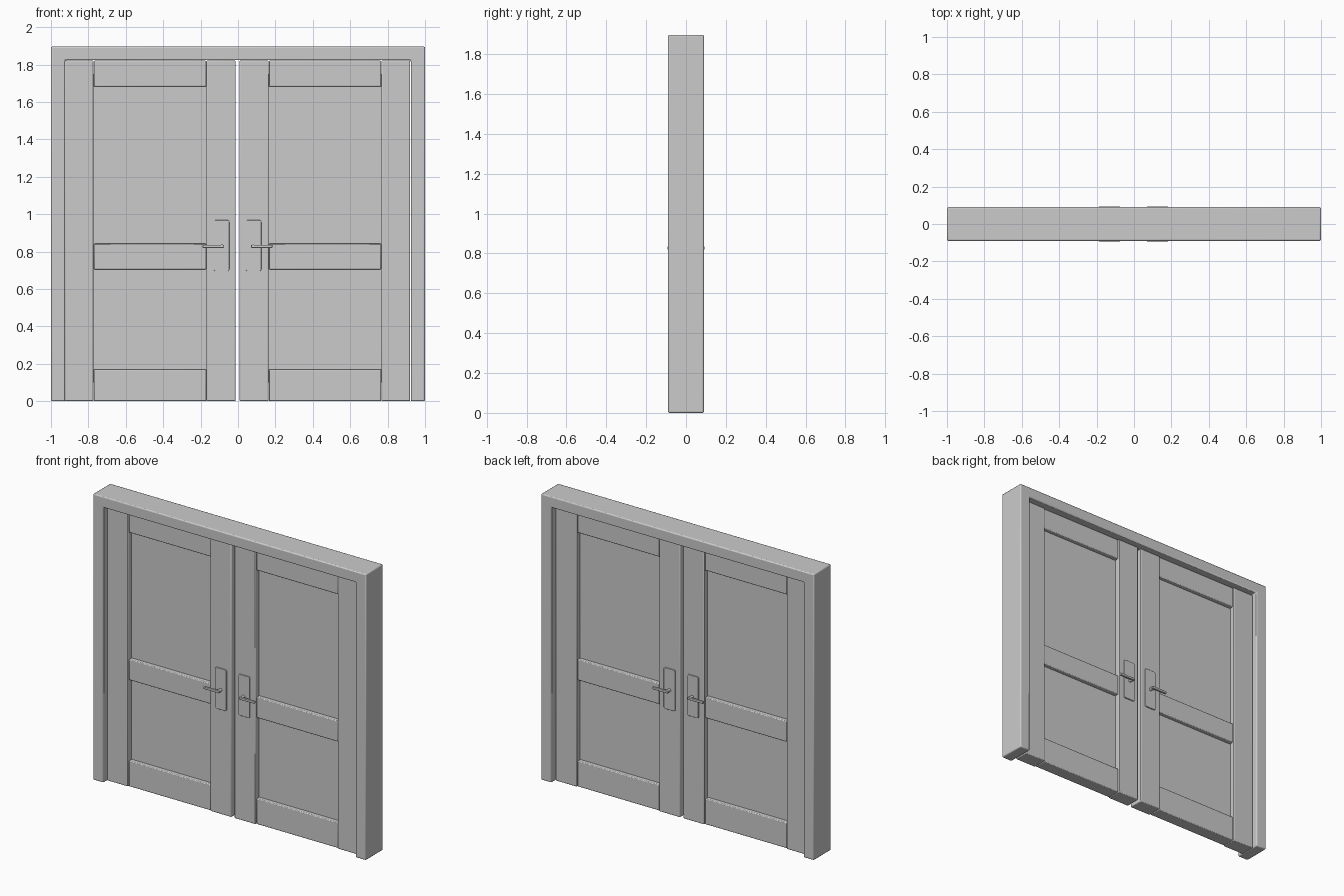
import bpy
import bmesh
import math

cube = bpy.data.objects.get("Cube")
if cube:
    bpy.data.objects.remove(cube, do_unlink=True)

grey = bpy.data.materials.new("plain grey")
grey.use_nodes = True
grey.diffuse_color = (0.6, 0.6, 0.6, 1)
grey.node_tree.nodes["Principled BSDF"].inputs["Base Color"].default_value = (0.6, 0.6, 0.6, 1)


def prism(name, outline, y0, y1, bevel):
    """Extrude an outline of (x, z) points from y0 to y1 and soften its edges."""
    bm = bmesh.new()
    face = bm.faces.new([bm.verts.new((x, y0, z)) for x, z in outline])
    grown = bmesh.ops.extrude_face_region(bm, geom=[face])["geom"]
    bmesh.ops.translate(bm, vec=(0, y1 - y0, 0),
                        verts=[g for g in grown if isinstance(g, bmesh.types.BMVert)])
    bmesh.ops.recalc_face_normals(bm, faces=bm.faces)
    mesh = bpy.data.meshes.new(name)
    bm.to_mesh(mesh)
    bm.free()
    mesh.materials.append(grey)
    obj = bpy.data.objects.new(name, mesh)
    bpy.context.collection.objects.link(obj)
    if bevel:
        mod = obj.modifiers.new("soft edges", "BEVEL")
        mod.width = bevel
        mod.segments = 2
    return obj


def box(name, x0, x1, y0, y1, z0, z1, bevel=0.005):
    x0, x1 = sorted((x0, x1))
    y0, y1 = sorted((y0, y1))
    return prism(name, [(x0, z0), (x1, z0), (x1, z1), (x0, z1)], y0, y1, bevel)


def rounded(x0, x1, z0, z1, r, steps=4):
    """Rectangle outline with rounded corners."""
    corners = [(x1 - r, z1 - r), (x0 + r, z1 - r), (x0 + r, z0 + r), (x1 - r, z0 + r)]
    return [(cx + r * math.cos(a), cz + r * math.sin(a))
            for i, (cx, cz) in enumerate(corners)
            for a in [math.pi / 2 * (i + k / steps) for k in range(steps + 1)]]


TOP, HEAD, JAMB = 1.896, 1.823, 0.924
STILE, RAIL, PANEL = 0.05, 0.043, 0.016
CENTRE = -0.0025

# Door frame: two jambs and a head in one piece
prism("door_frame", [(-1, 0), (-1, TOP), (1, TOP), (1, 0), (JAMB, 0),
                     (JAMB, HEAD), (-JAMB, HEAD), (-JAMB, 0)], -0.09, 0.09, 0.007)

for side, s in (("left", 1), ("right", -1)):
    def at(x):
        return CENTRE + s * x

    # Door leaf: stiles, rails and the recessed panel
    for label, a, b in (("inner", 0.011, 0.166), ("outer", 0.769, 0.923)):
        box(f"{side}_{label}_stile", at(a), at(b), -STILE, STILE, 0, HEAD - 0.002)
    for label, z0, z1 in (("bottom", 0, 0.17), ("middle", 0.705, 0.842),
                          ("top", 1.682, HEAD - 0.002)):
        box(f"{side}_{label}_rail", at(0.167), at(0.768), -RAIL, RAIL, z0, z1)
    box(f"{side}_panel", at(0.16), at(0.775), -PANEL, PANEL, 0.1, 1.75, 0)

    # Handles on both faces
    for face, d in (("front", -1), ("back", 1)):
        x0, x1 = sorted((at(0.044), at(0.127)))
        prism(f"{side}_{face}_handle_plate", rounded(x0, x1, 0.695, 0.968, 0.01),
              *sorted((d * 0.045, d * 0.057)), 0.002)
        nx = at(0.084)
        prism(f"{side}_{face}_handle_neck", rounded(nx - 0.01, nx + 0.01, 0.818, 0.838, 0.0095),
              *sorted((d * 0.05, d * 0.088)), 0)
        box(f"{side}_{face}_handle_lever", at(0.072), at(0.186),
            d * 0.078, d * 0.093, 0.82, 0.836, 0.003)

# Smooth shading that keeps sharp edges
bpy.ops.object.select_all(action="DESELECT")
parts = [o for o in bpy.context.scene.objects if o.type == "MESH" and o.data.materials
         and o.data.materials[0] == grey]
for obj in parts:
    obj.select_set(True)
bpy.context.view_layer.objects.active = parts[0]
bpy.ops.object.shade_smooth_by_angle(angle=math.radians(35))
